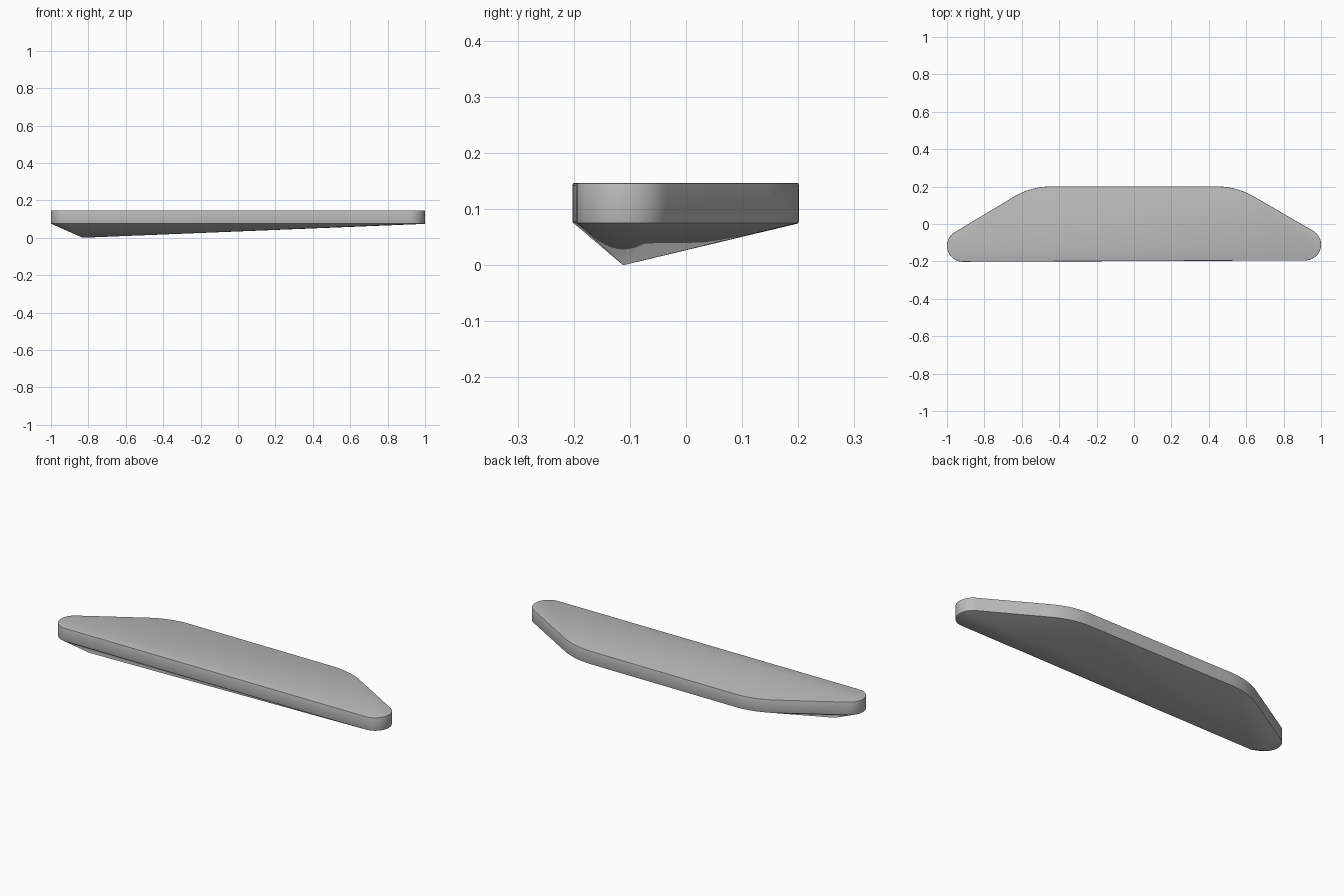
import bpy, bmesh
from math import cos, sin, radians

cube = bpy.data.objects.get("Cube")
if cube:
    bpy.data.objects.remove(cube, do_unlink=True)

grey = bpy.data.materials.new("plain grey")
grey.use_nodes = True
colour = (0.5, 0.5, 0.5, 1)
grey.diffuse_color = colour
grey.node_tree.nodes["Principled BSDF"].inputs["Base Color"].default_value = colour

# Rounded corners of the outline: centre x, centre y, radius, start angle, end angle
CORNERS = [
    (0.915, -0.11, 0.085, -90, 60),
    (0.44, -0.199, 0.4, 60, 90),
    (-0.44, -0.199, 0.4, 90, 120),
    (-0.915, -0.117, 0.085, 120, 270),
]
STEPS = 20


def outline(inset):
    """Rounded trapezoid, moved inwards by the inset."""
    points = []
    for x, y, r, start, end in CORNERS:
        for i in range(STEPS + 1):
            a = radians(start + (end - start) * i / STEPS)
            points.append((x + (r - inset) * cos(a), y + (r - inset) * sin(a)))
    return points


bm = bmesh.new()

# Slab: rings from the top edge down, with finely rounded rims
rings = []
for inset, z in [(0.004, 0.147), (0.001, 0.146), (0, 0.143),
                 (0, 0.078), (0.001, 0.075), (0.003, 0.074)]:
    rings.append([bm.verts.new((x, y, z)) for x, y in outline(inset)])
bm.faces.new(rings[0])
count = len(rings[0])
for upper, lower in zip(rings, rings[1:]):
    for i in range(count):
        j = (i + 1) % count
        bm.faces.new((upper[i], lower[i], lower[j], upper[j]))

# Underside: straight taper to an off-centre point
apex = bm.verts.new((-0.83, -0.112, 0))
for i in range(count):
    bm.faces.new((rings[-1][i], apex, rings[-1][(i + 1) % count]))

bmesh.ops.recalc_face_normals(bm, faces=bm.faces)
mesh = bpy.data.meshes.new("tapered_slab")
bm.to_mesh(mesh)
bm.free()
mesh.materials.append(grey)

slab = bpy.data.objects.new("tapered_slab", mesh)
bpy.context.collection.objects.link(slab)
bpy.context.view_layer.objects.active = slab
slab.select_set(True)
bpy.ops.object.shade_smooth_by_angle(angle=radians(30))
